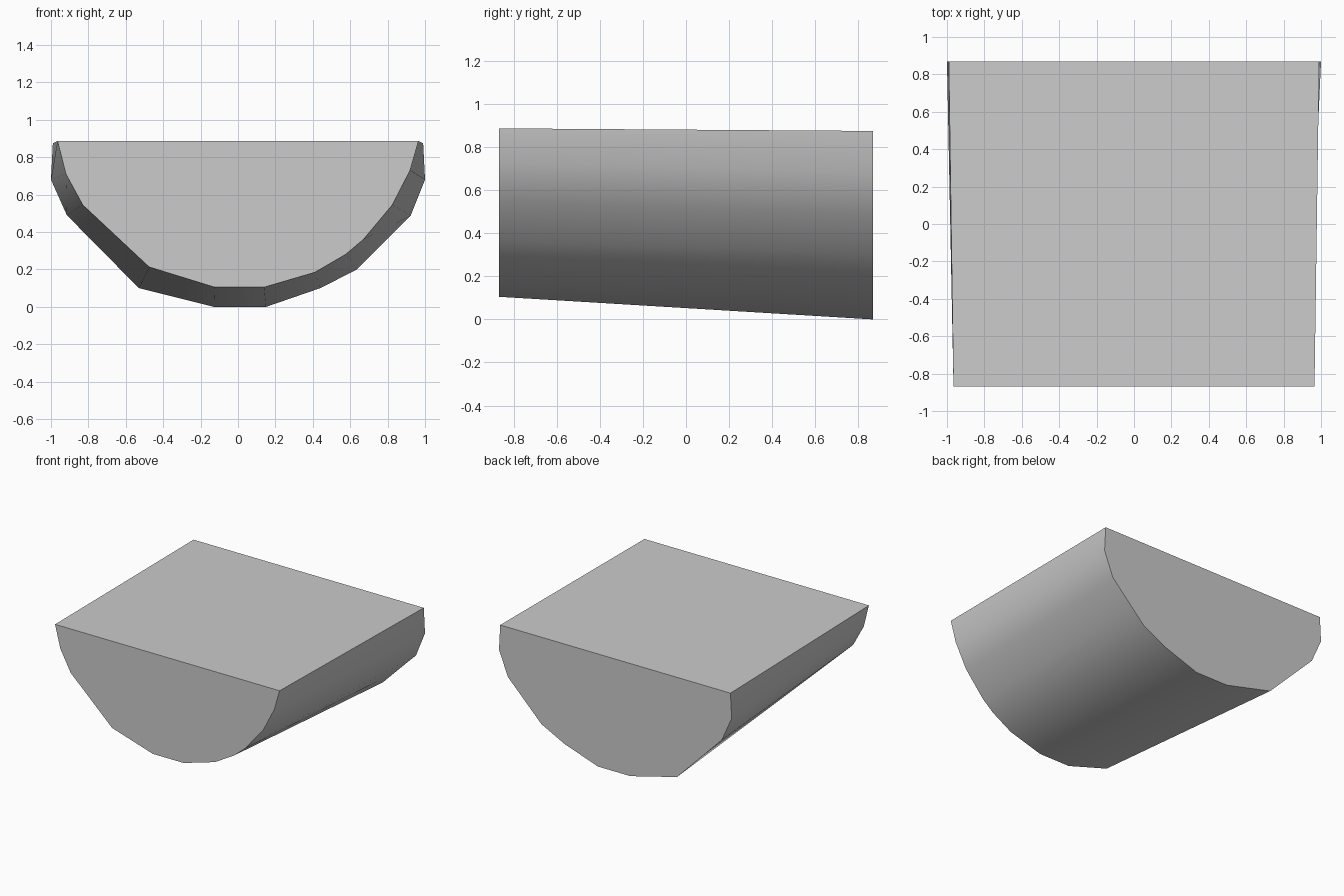
import bpy, bmesh, math

cube = bpy.data.objects.get("Cube")
if cube:
    bpy.data.objects.remove(cube)

grey = bpy.data.materials.new("plain_grey")
grey.use_nodes = True
colour = (0.6, 0.6, 0.6, 1)
grey.diffuse_color = colour
grey.node_tree.nodes["Principled BSDF"].inputs["Base Color"].default_value = colour

# Rounded hull outlines (x, z) at the two ends, running left to right
front = [(-0.965, 0.887), (-0.92, 0.71), (-0.83, 0.545), (-0.475, 0.213),
         (-0.125, 0.105), (0.14, 0.105), (0.41, 0.184), (0.575, 0.28),
         (0.67, 0.36), (0.825, 0.545), (0.92, 0.73), (0.965, 0.887)]
back = [(-0.99, 0.875), (-1, 0.68), (-0.915, 0.49), (-0.53, 0.10),
        (-0.13, 0), (0.15, 0), (0.44, 0.10), (0.636, 0.20),
        (0.74, 0.305), (0.923, 0.488), (1, 0.68), (0.99, 0.875)]


def ring(bm, outline, y):
    return [bm.verts.new((x, y, z)) for x, z in outline]


# Half-round block: flat ends and top, smooth curved underside
bm = bmesh.new()
a, b = ring(bm, front, -0.868), ring(bm, back, 0.868)
bm.faces.new(a)
bm.faces.new(b[::-1])
for i in range(len(a)):
    j = (i + 1) % len(a)
    bm.faces.new((a[i], b[i], b[j], a[j]))
bmesh.ops.recalc_face_normals(bm, faces=bm.faces)
mesh = bpy.data.meshes.new("half_round_block")
bm.to_mesh(mesh)
bm.free()
mesh.materials.append(grey)
block = bpy.data.objects.new("half_round_block", mesh)
bpy.context.collection.objects.link(block)
bpy.context.view_layer.objects.active = block
block.select_set(True)
bpy.ops.object.shade_smooth_by_angle(angle=math.radians(40))
